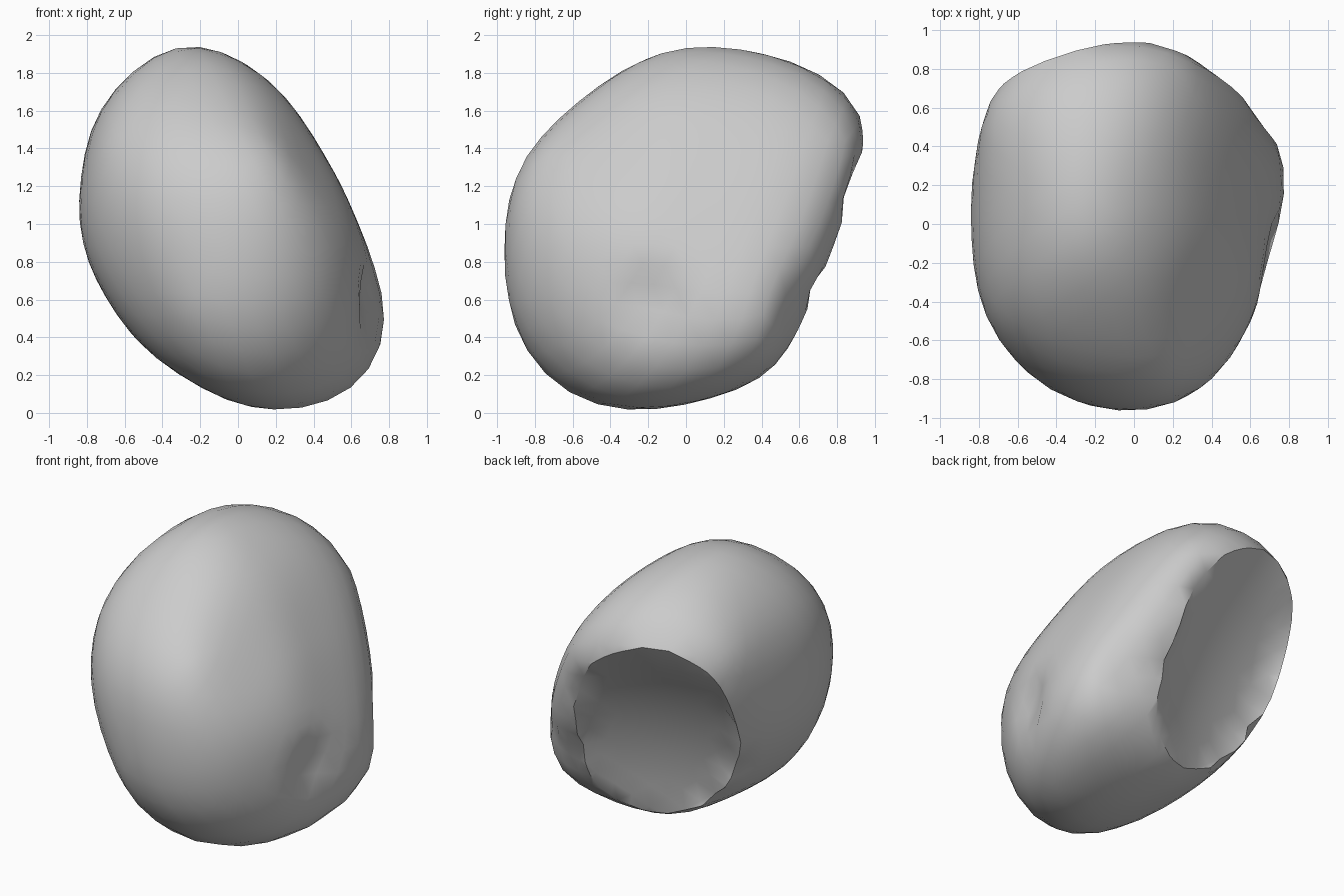
import bpy, bmesh
from math import sin, cos, radians, tau, exp
from mathutils import Vector

cube = bpy.data.objects.get("Cube")
if cube:
    bpy.data.objects.remove(cube, do_unlink=True)

# Boulder profiles, each seen along one direction, measured from the middle
front = [(-.28, 1), (-.15, .98), (.1, .84), (.23, .7), (.38, .5), (.47, .3), (.7, -.15), (.81, -.42),
         (.845, -.6), (.84, -.7), (.78, -.8), (.65, -.9), (.45, -.98), (.23, -1), (.03, -.97), (-.18, -.9),
         (-.37, -.8), (-.5, -.69), (-.75, -.3), (-.82, -.12), (-.85, .06), (-.8, .48), (-.7, .66), (-.37, .97)]
side = [(.03, 1), (.3, .98), (.47, .92), (.67, .81), (.86, .68), (.97, .53), (.97, .4), (.68, -.4), (.57, -.65),
        (.47, -.8), (.37, -.85), (.1, -.93), (-.3, -1), (-.5, -.98), (-.62, -.93), (-.72, -.83), (-.85, -.65),
        (-.92, -.5), (-.975, -.2), (-.975, 0), (-.93, .17), (-.84, .37), (-.73, .5), (-.5, .7), (-.17, .93)]
plan = [(-.18, .975), (0, .975), (.12, .96), (.25, .91), (.37, .83), (.63, .6), (.83, .39), (.845, .3), (.65, -.35),
        (.57, -.58), (.46, -.75), (.31, -.87), (.18, -.94), (-.1, -.97), (-.28, -.92), (-.48, -.85),
        (-.63, -.71), (-.8, -.42), (-.85, .25), (-.83, .45), (-.73, .72), (-.6, .82), (-.34, .94)]
front_corner = [(-.01, 1.05), (.39, .95), (.61, .76), (.74, .52), (.82, .2), (.89, -.3), (.9, -.58), (.81, -.81),
                (.56, -.96), (-.04, -1.11), (-.31, -1.07), (-.47, -.99), (-.7, -.72), (-.85, -.37), (-.93, .11),
                (-.88, .31), (-.78, .55), (-.66, .71), (-.32, .96)]
back_corner = [(.21, .86), (.29, .86), (.53, .75), (.73, .62), (.85, .43), (.92, .24), (.92, .07), (.87, -.2),
               (.73, -.5), (.6, -.65), (-.11, -.93), (-.29, -.88), (-.81, -.63), (-.9, -.42), (-.89, -.27),
               (-.77, .1), (-.69, .27), (-.5, .5), (-.25, .69), (.12, .85)]
under_corner = [(.38, .95), (.6, .9), (.86, .74), (.99, .57), (1.02, .44), (.86, -.15), (.63, -.5), (.01, -1.01),
                (-.22, -1.05), (-.45, -1.03), (-.61, -.92), (-.78, -.63), (-.82, -.39), (-.77, -.07),
                (-.46, .39), (-.12, .77), (.11, .91)]


def bounding_planes(outline, turn, tilt, count=48):
    """Planes that wrap one profile, as (normal, distance) pairs."""
    a, e = radians(turn), radians(tilt)
    right = Vector((cos(a), sin(a), 0))
    up = Vector((-sin(a) * sin(e), cos(a) * sin(e), cos(e)))
    planes = []
    for i in range(count):
        c, s = cos(tau * i / count), sin(tau * i / count)
        planes.append((right * c + up * s, max(p * c + q * s for p, q in outline)))
    return planes


planes = (bounding_planes(front, 0, 0) + bounding_planes(side, 90, 0) + bounding_planes(plan, 0, 90)
          + bounding_planes(front_corner, 35, 22) + bounding_planes(back_corner, 215, 22)
          + bounding_planes(under_corner, 145, -22))
normals = [n for n, h in planes]
targets = [h for n, h in planes]
limits = list(targets)

# Rounded body: a sphere shrunk inside the planes and softened; each round
# moves the planes so that the softened body still reaches its profiles
bm = bmesh.new()
bmesh.ops.create_icosphere(bm, subdivisions=4, radius=1)
rays = [v.co.normalized() for v in bm.verts]
for _ in range(6):
    for v, ray in zip(bm.verts, rays):
        facing = ((ray.dot(n), h) for n, h in zip(normals, limits))
        v.co = ray * min(h / f for f, h in facing if f > .01)
    for _ in range(7):
        bmesh.ops.smooth_vert(bm, verts=bm.verts, factor=.5, use_axis_x=True, use_axis_y=True, use_axis_z=True)
    points = [v.co.copy() for v in bm.verts]
    for i, n in enumerate(normals):
        limits[i] += .8 * (targets[i] - max(n.dot(p) for p in points))

# Dents beside the low bulge: centre, push, radius
dents = [(Vector((.68, -.17, -.4)), Vector((-.08, .02, .02)), .15),
         (Vector((.6, .6, -.45)), Vector((-.04, -.05, 0)), .2)]
for v in bm.verts:
    start = v.co.copy()
    for centre, push, radius in dents:
        v.co += push * exp(-((start - centre).length / radius) ** 2)

# Broken back face: a clean rim, flattened inside and hollowed into a dish
middle = Vector((-.23, .61, -.13))
facing = Vector((-.32, 1, -.44)).normalized()
bmesh.ops.bisect_plane(bm, geom=bm.verts[:] + bm.edges[:] + bm.faces[:], dist=.01,
                       plane_co=middle, plane_no=facing)
for v in bm.verts:
    if (v.co - middle).dot(facing) > .0001:
        v.co *= middle.dot(facing) / v.co.dot(facing)
        spread = (v.co - middle).length / .7
        v.co -= facing * .1 * max(0, 1 - spread ** 2)
bmesh.ops.translate(bm, verts=bm.verts, vec=(0, 0, 1))

mesh = bpy.data.meshes.new("boulder")
bm.to_mesh(mesh)
bm.free()
boulder = bpy.data.objects.new("boulder", mesh)
bpy.context.collection.objects.link(boulder)

# Plain grey stone
stone = bpy.data.materials.new("grey stone")
stone.use_nodes = True
grey = (.6, .6, .6, 1)
stone.diffuse_color = grey
stone.node_tree.nodes["Principled BSDF"].inputs["Base Color"].default_value = grey
mesh.materials.append(stone)

bpy.ops.object.select_all(action='DESELECT')
boulder.select_set(True)
bpy.context.view_layer.objects.active = boulder
bpy.ops.object.shade_smooth_by_angle(angle=radians(35))
